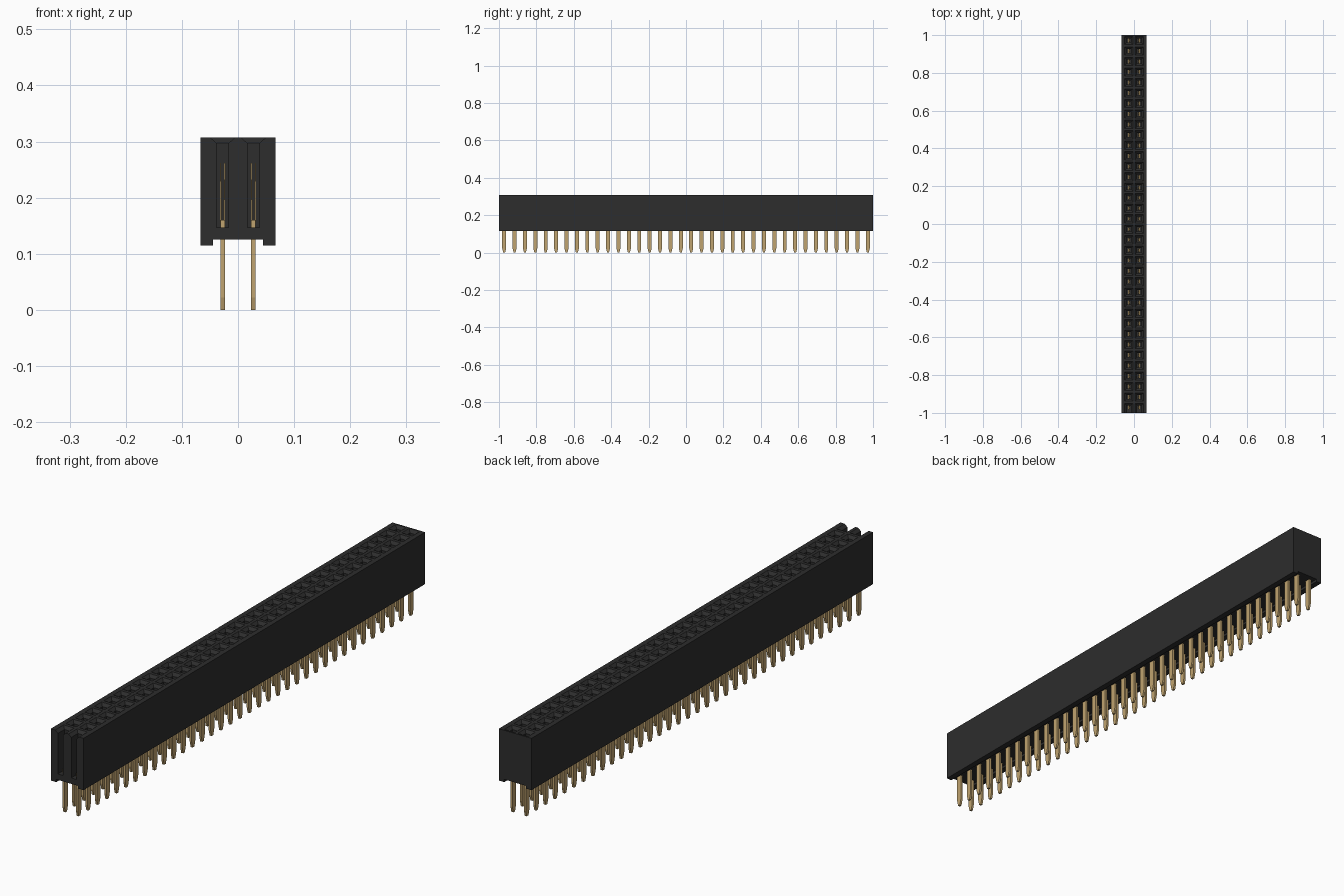
import bpy, bmesh

cube = bpy.data.objects.get("Cube")
if cube:
    bpy.data.objects.remove(cube)

ROWS, PITCH = 36, 2 / 36
HALF_W, TOP, BOTTOM = 0.067, 0.307, 0.115
COL_X = 0.0275              # contact column offset
FUNNEL, SHAFT = 0.0215, 0.0108
FUNNEL_Z, FLOOR_Z = 0.297, 0.147
CHANNEL_X, CHANNEL_Z = 0.045, 0.125


def material(name, rgb, rough):
    m = bpy.data.materials.new(name)
    m.use_nodes = True
    m.diffuse_color = (*rgb, 1)
    bsdf = m.node_tree.nodes["Principled BSDF"]
    bsdf.inputs["Base Color"].default_value = (*rgb, 1)
    bsdf.inputs["Roughness"].default_value = rough
    return m


black = material("black plastic", (0.026, 0.026, 0.026), 0.6)
gold = material("gold metal", (0.53, 0.37, 0.16), 0.4)


def finish(bm, name, mat):
    bmesh.ops.remove_doubles(bm, verts=bm.verts[:], dist=1e-5)
    bmesh.ops.recalc_face_normals(bm, faces=bm.faces[:])
    me = bpy.data.meshes.new(name)
    bm.to_mesh(me)
    bm.free()
    me.materials.append(mat)
    ob = bpy.data.objects.new(name, me)
    bpy.context.collection.objects.link(ob)
    return ob


def face(bm, pts):
    bm.faces.new([bm.verts.new(p) for p in pts])


def rect(x0, x1, y0, y1, z):
    return [(x0, y0, z), (x1, y0, z), (x1, y1, z), (x0, y1, z)]


# Housing: channelled underside and side walls, one strip per row
bm = bmesh.new()
outline = [(-HALF_W, TOP), (-HALF_W, BOTTOM), (-CHANNEL_X, BOTTOM), (-CHANNEL_X, CHANNEL_Z),
           (CHANNEL_X, CHANNEL_Z), (CHANNEL_X, BOTTOM), (HALF_W, BOTTOM), (HALF_W, TOP)]
for r in range(ROWS):
    y0, y1 = -1 + r * PITCH, -1 + (r + 1) * PITCH
    for (xa, za), (xb, zb) in zip(outline, outline[1:]):
        face(bm, [(xa, y0, za), (xb, y0, zb), (xb, y1, zb), (xa, y1, za)])

    # Sockets: funnel, shaft and floor; the first row is open to the front
    yc = (y0 + y1) / 2
    for s in (-1, 1):
        xc = s * COL_X
        front = lambda h: y0 if r == 0 else yc - h
        rings = [rect(min(0, s * HALF_W), max(0, s * HALF_W), y0, y1, TOP),
                 rect(xc - FUNNEL, xc + FUNNEL, front(FUNNEL), yc + FUNNEL, TOP),
                 rect(xc - SHAFT, xc + SHAFT, front(SHAFT), yc + SHAFT, FUNNEL_Z),
                 rect(xc - SHAFT, xc + SHAFT, front(SHAFT), yc + SHAFT, FLOOR_Z)]
        for a, b in zip(rings, rings[1:]):
            for i in range(1 if r == 0 else 0, 4):
                j = (i + 1) % 4
                face(bm, [a[i], a[j], b[j], b[i]])
        face(bm, rings[-1])

# End walls: plain at the back, slotted at the front
face(bm, [(x, 1, z) for x, z in outline + [(0, TOP)]])
slots = []
for xc in (COL_X, -COL_X):
    slots += [(xc + FUNNEL, TOP), (xc + SHAFT, FUNNEL_Z), (xc + SHAFT, FLOOR_Z),
              (xc - SHAFT, FLOOR_Z), (xc - SHAFT, FUNNEL_Z), (xc - FUNNEL, TOP)]
    if xc > 0:
        slots.append((0, TOP))
face(bm, [(x, -1, z) for x, z in outline + slots])
finish(bm, "housing", black)


def loft(bm, sections):
    """Closed bar through sections (x centre, half x, half y, z)."""
    loops = [[bm.verts.new(p) for p in rect(x - hx, x + hx, -hy, hy, z)]
             for x, hx, hy, z in sections]
    for a, b in zip(loops, loops[1:]):
        for i in range(4):
            j = (i + 1) % 4
            bm.faces.new([a[i], a[j], b[j], b[i]])
    bm.faces.new(loops[0])
    bm.faces.new(loops[-1])


def array_contacts(ob):
    ob.location = (-COL_X, -1 + PITCH / 2, 0)
    for name, count, offset in (("columns", 2, (2 * COL_X, 0, 0)), ("rows", ROWS, (0, PITCH, 0))):
        mod = ob.modifiers.new(name, 'ARRAY')
        mod.count = count
        mod.use_relative_offset = False
        mod.use_constant_offset = True
        mod.constant_offset_displace = offset


# Solder pins: flat bars with a tapered tip
bm = bmesh.new()
loft(bm, [(0, 0.004, 0.005, 0), (0, 0.004, 0.0105, 0.022), (0, 0.004, 0.0105, 0.16)])
array_contacts(finish(bm, "solder_pins", gold))

# Spring prongs: a thin pair inside each socket
bm = bmesh.new()
for s in (-1, 1):
    loft(bm, [(s * 0.003, 0.0012, 0.006, 0.155), (s * 0.0038, 0.0012, 0.006, 0.262)])
array_contacts(finish(bm, "spring_prongs", gold))
